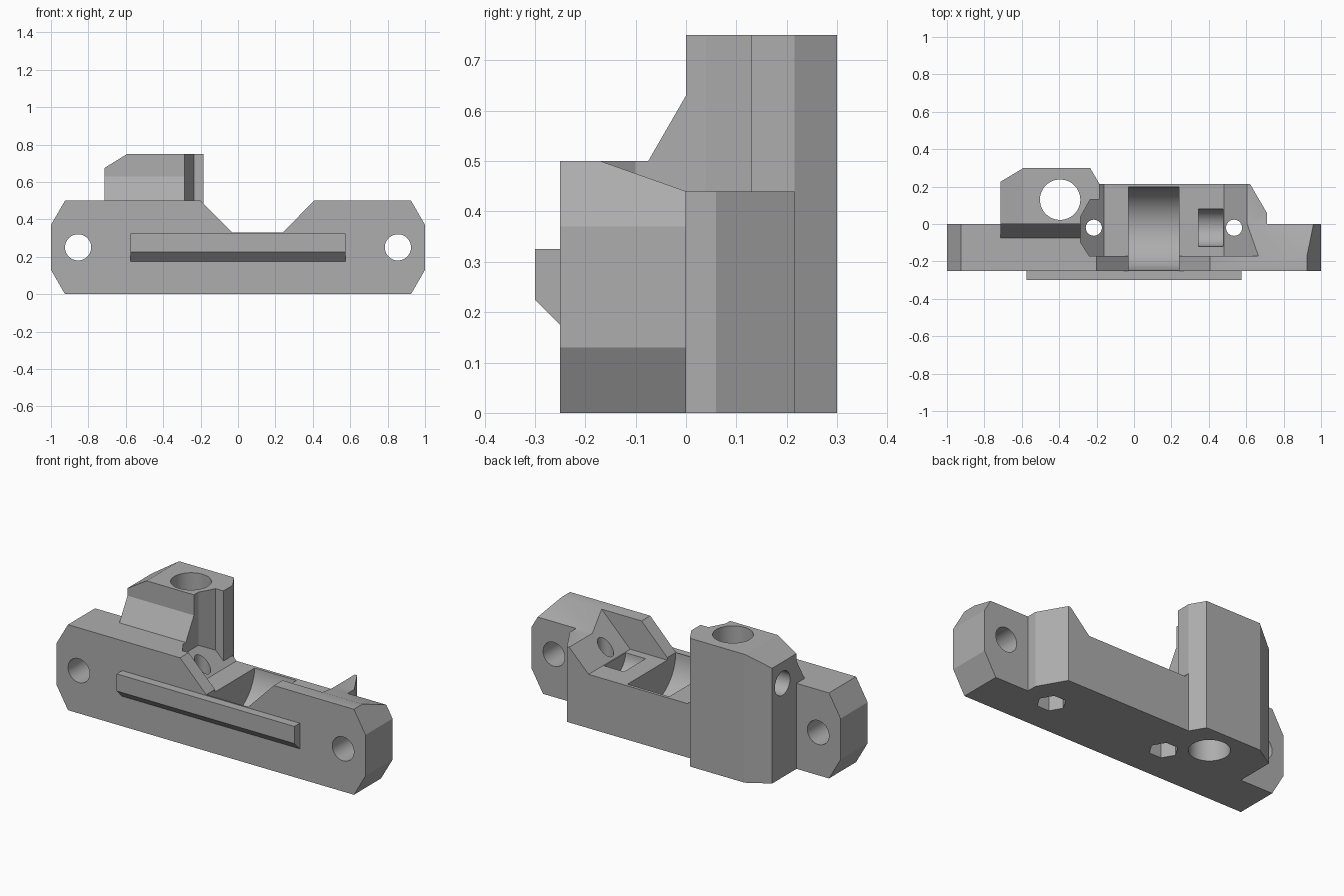
import bpy, bmesh, math
from mathutils import Vector

cube = bpy.data.objects.get("Cube")
if cube:
    bpy.data.objects.remove(cube, do_unlink=True)

grey = bpy.data.materials.new("mid_grey")
grey.use_nodes = True
COLOUR = (0.42, 0.42, 0.42, 1)
grey.diffuse_color = COLOUR
grey.node_tree.nodes["Principled BSDF"].inputs["Base Color"].default_value = COLOUR


def place(axis, a, b, t):
    """Point from profile coordinates and a position along the axis."""
    return Vector({"x": (t, a, b), "y": (a, t, b), "z": (a, b, t)}[axis])


def prism(name, axis, profile, lo, hi):
    """Profile extruded along an axis; lo may be a function of the profile point."""
    start = lo if callable(lo) else (lambda a, b: lo)
    bm = bmesh.new()
    low = [bm.verts.new(place(axis, a, b, start(a, b))) for a, b in profile]
    high = [bm.verts.new(place(axis, a, b, hi)) for a, b in profile]
    bm.faces.new(low)
    bm.faces.new(high)
    n = len(low)
    for i in range(n):
        j = (i + 1) % n
        bm.faces.new((low[i], low[j], high[j], high[i]))
    bmesh.ops.recalc_face_normals(bm, faces=bm.faces)
    mesh = bpy.data.meshes.new(name)
    bm.to_mesh(mesh)
    bm.free()
    mesh.materials.append(grey)
    obj = bpy.data.objects.new(name, mesh)
    bpy.context.collection.objects.link(obj)
    return obj


def rod(name, axis, a, b, radius, lo, hi, sides=48):
    ring = [2 * math.pi * i / sides for i in range(sides)]
    pts = [(a + radius * math.cos(t), b + radius * math.sin(t)) for t in ring]
    return prism(name, axis, pts, lo, hi)


def combine(target, tool, operation="DIFFERENCE"):
    mod = target.modifiers.new("combine", "BOOLEAN")
    mod.operation = operation
    mod.solver = "EXACT"
    mod.object = tool
    bpy.context.view_layer.objects.active = target
    bpy.ops.object.modifier_apply(modifier=mod.name)
    bpy.data.objects.remove(tool, do_unlink=True)


# Mounting plate with chamfered ends
half = [(0.925, 0), (1, 0.13), (1, 0.37), (0.925, 0.5)]
body = prism("bracket_body", "y", half + [(-x, z) for x, z in reversed(half)], -0.25, 0)
combine(body, prism("slope_cut", "x", [(-0.17, 0.5), (0, 0.44), (0, 0.6), (-0.17, 0.6)], 0.41, 1.1))

# Tower with a sloped foot and chamfered corners
tower = prism("tower", "x", [(0.3, 0), (0.3, 0.75), (0, 0.75), (0, 0.63), (-0.075, 0.5),
                             (-0.1, 0.4), (-0.1, 0)], -0.715, -0.185)
combine(tower, prism("corner_cut", "z", [(-0.84, 0.15), (-0.465, 0.375), (-0.84, 0.375)], -0.1, 1))
combine(tower, prism("corner_cut", "z", [(-0.285, 0.385), (-0.135, 0.13), (-0.1, 0.385)], -0.1, 1))
combine(tower, prism("top_cut", "y", [(-0.84, 0.597), (-0.465, 0.828), (-0.84, 0.828)], -0.2, 0.5))
combine(body, tower, "UNION")

# Rear housing
housing = prism("housing", "z", [(-0.3, -0.05), (0.71, -0.05), (0.71, 0.06), (0.62, 0.215),
                                 (-0.3, 0.215)], 0, 0.44)
combine(body, housing, "UNION")

# Pocket with angled ends, and the notch in the front lip
FLOOR = 0.315
combine(body, prism("pocket", "y", [(-0.16, FLOOR), (0.48, FLOOR), (0.78, FLOOR + 0.3),
                                    (0.78, 0.7), (-0.16, 0.7)], -0.17, 0.4))
combine(body, prism("screw_access", "z",
                    [(-0.16, -0.17), (-0.24, -0.17), (-0.285, -0.1), (-0.285, 0.04),
                     (-0.235, 0.13), (-0.185, 0.13), (-0.185, 0.23), (-0.16, 0.23)],
                    lambda x, y: FLOOR - 0.16 - x, 1))
combine(body, prism("lip_notch", "y", [(-0.03, 0.33), (0.24, 0.33), (0.505, 0.6), (-0.3, 0.6)],
                    -0.3, -0.17))

# Rounded recesses
combine(body, rod("roller_recess", "x", -0.025, 0.33, 0.223, -0.03, 0.24, 64))
combine(body, rod("small_recess", "x", -0.02, FLOOR, 0.1, 0.345, 0.475))

# Plate holes, then screw holes with hexagonal nut seats
for x in (-0.855, 0.855):
    combine(body, rod("plate_hole", "y", x, 0.25, 0.07, -0.4, 0.1))
for x in (-0.215, 0.535):
    combine(body, rod("screw_hole", "z", x, -0.02, 0.043, -0.1, 0.6))
    combine(body, rod("nut_seat", "z", x, -0.02, 0.078, -0.1, 0.1, 6))

# Tower bore and its side hole
combine(body, rod("bore", "z", -0.395, 0.13, 0.108, -0.1, 1, 64))
combine(body, rod("side_hole", "x", 0.13, 0.55, 0.07, -0.9, -0.4))

# Front rail
rail = prism("front_rail", "x", [(-0.25, 0.325), (-0.3, 0.325), (-0.3, 0.225), (-0.25, 0.175)],
             -0.575, 0.575)

# Smooth shading on the round holes only
bpy.ops.object.select_all(action="DESELECT")
body.select_set(True)
bpy.context.view_layer.objects.active = body
bpy.ops.object.shade_smooth_by_angle(angle=math.radians(20))
